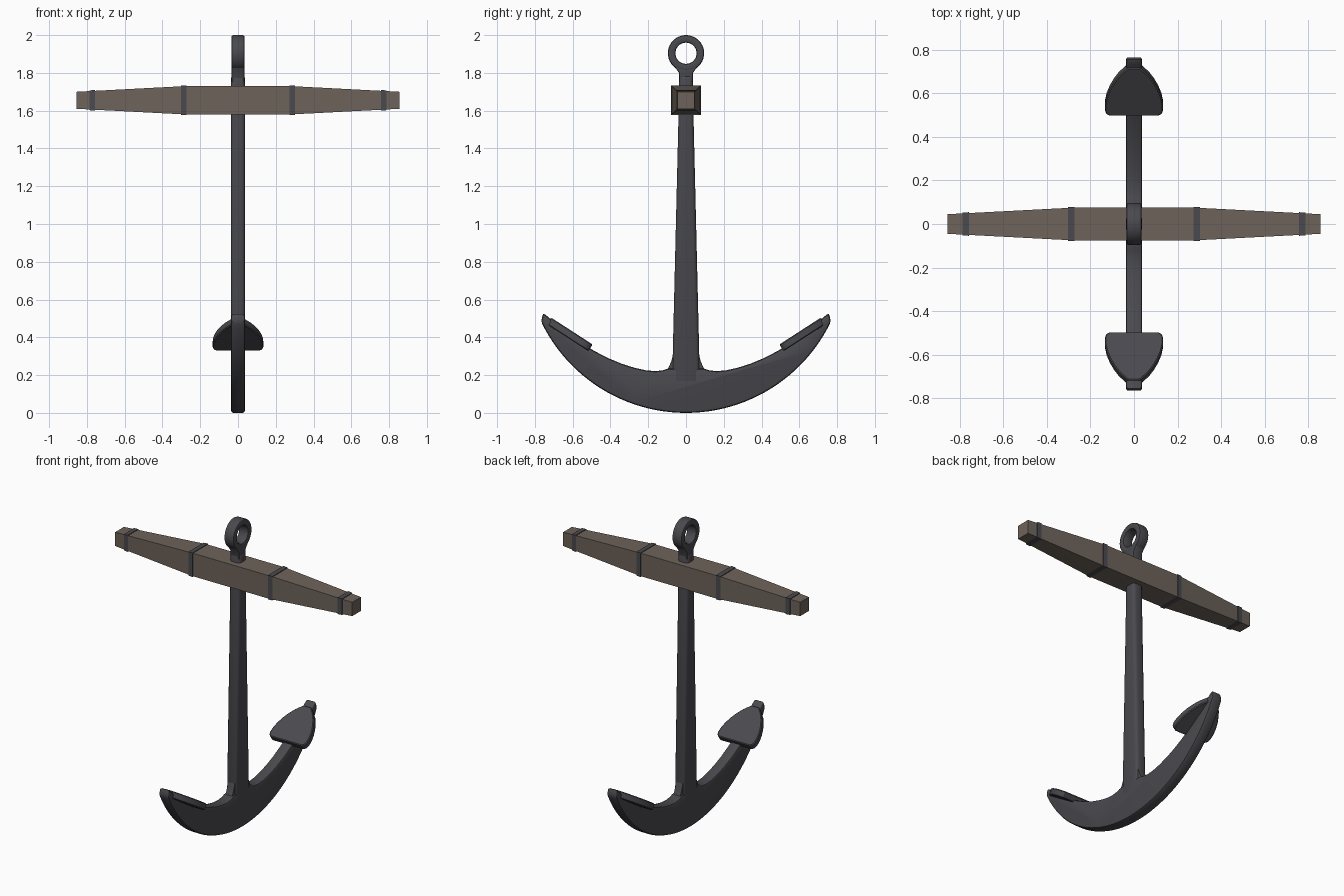
import bpy, bmesh, math
from mathutils import Vector

if "Cube" in bpy.data.objects:
    bpy.data.objects.remove(bpy.data.objects["Cube"])


def material(name, rgb):
    m = bpy.data.materials.new(name)
    m.diffuse_color = (*rgb, 1)
    m.use_nodes = True
    m.node_tree.nodes["Principled BSDF"].inputs["Base Color"].default_value = m.diffuse_color
    return m


IRON = material("dark iron", (0.068, 0.067, 0.077))
WOOD = material("weathered wood", (0.155, 0.125, 0.102))


def finish(name, bm, mat, bevel=0, segments=2):
    bmesh.ops.recalc_face_normals(bm, faces=bm.faces)
    me = bpy.data.meshes.new(name)
    bm.to_mesh(me)
    bm.free()
    me.materials.append(mat)
    ob = bpy.data.objects.new(name, me)
    bpy.context.collection.objects.link(ob)
    bpy.context.view_layer.objects.active = ob
    bpy.ops.object.select_all(action='DESELECT')
    ob.select_set(True)
    if bevel:
        b = ob.modifiers.new("bevel", 'BEVEL')
        b.width, b.segments = bevel, segments
        b.limit_method, b.angle_limit = 'ANGLE', math.radians(35)
        bpy.ops.object.modifier_apply(modifier=b.name)
        bpy.ops.object.shade_smooth_by_angle(angle=math.radians(32))
    return ob


def loft(name, rings, mat, bevel=0, segments=2, closed=False):
    """Skin a list of equal-length point rings; cap the ends unless closed."""
    bm = bmesh.new()
    vs = [[bm.verts.new(p) for p in r] for r in rings]
    n = len(vs[0])
    pairs = list(zip(vs, vs[1:])) + ([(vs[-1], vs[0])] if closed else [])
    for a, b in pairs:
        for i in range(n):
            j = (i + 1) % n
            bm.faces.new((a[i], a[j], b[j], b[i]))
    if not closed:
        bm.faces.new(vs[0])
        bm.faces.new(vs[-1])
    return finish(name, bm, mat, bevel, segments)


def rect_z(z, hx, hy):
    return [(-hx, -hy, z), (hx, -hy, z), (hx, hy, z), (-hx, hy, z)]


# Shank, tapering upward in the side view, with a neck flaring into the eye
T = 0.0375
loft("shank", [rect_z(0.15, T, 0.074), rect_z(1.6, T, 0.039), rect_z(1.79, T, 0.037)],
     IRON, 0.02, 3)
loft("eye_neck", [rect_z(1.75, 0.034, 0.036), rect_z(1.80, 0.034, 0.037),
                  rect_z(1.838, 0.034, 0.064)], IRON, 0.008)

# Eye at the top of the shank
rings = []
for k in range(40):
    a = math.tau * k / 40
    rings.append([(x, r * math.cos(a), 1.904 + r * math.sin(a))
                  for x, r in ((-0.035, 0.056), (0.035, 0.056), (0.035, 0.096), (-0.035, 0.096))])
loft("eye_ring", rings, IRON, 0.010, 2, closed=True)

# Crescent arms: circular underside, hollow upper side, fillets at the shank
R = 0.851
outer = []
for i in range(25):
    y = R * math.sin(math.asin(0.767 / R) * i / 24)
    outer.append((y, R - math.sqrt(R * R - y * y)))
inner = [(0.757, 0.53), (0.73, 0.508), (0.62, 0.415), (0.55, 0.366), (0.48, 0.325),
         (0.41, 0.289), (0.34, 0.26), (0.27, 0.238), (0.21, 0.225), (0.16, 0.221),
         (0.12, 0.226), (0.095, 0.235)]
half = outer + inner
outline = half + [(-y, z) for y, z in reversed(half[1:])]
loft("arms", [[(x, y, z) for y, z in outline] for x in (-T, T)], IRON, 0.014, 2)

# Fillet wedges where the shank meets the arms
for s, side in ((1, "back"), (-1, "front")):
    loft("shank_fillet_" + side,
         [[(x, s * y, z) for y, z in ((0.05, 0.2), (0.105, 0.222), (0.09, 0.245),
                                      (0.077, 0.275), (0.069, 0.31), (0.05, 0.31))]
          for x in (-0.026, 0.026)], IRON, 0.006)

# Palms: shield-shaped plates lying on the inner side of each arm tip
palm = [(0.0, 0.112), (0.010, 0.127), (0.032, 0.134), (0.065, 0.133), (0.105, 0.125),
        (0.145, 0.111), (0.185, 0.091), (0.22, 0.068), (0.25, 0.040), (0.262, 0.028)]
shape = palm + [(d, -w) for d, w in reversed(palm)]
base = Vector((0, 0.494, 0.362))
along = Vector((0, 0.218, 0.141)).normalized()
up = Vector((0, -along.z, along.y))
for s, side in ((1, "back"), (-1, "front")):
    rings = []
    for h in (-0.042, 0.0):
        pts = [base + along * d + up * h + Vector((w, 0, 0)) for d, w in shape]
        rings.append([(p.x, s * p.y, p.z) for p in pts])
    loft("palm_" + side, rings, IRON, 0.005, 1)

# Wooden stock, square in section, tapering to both ends
ZS = 1.655


def stock_half(x):
    return 0.075 - 0.030 * max(0, abs(x) - 0.28) / 0.575


def square_x(x, extra=0.0):
    h = stock_half(x) + extra
    return [(x, -h, ZS - h), (x, h, ZS - h), (x, h, ZS + h), (x, -h, ZS + h)]


loft("stock", [square_x(x) for x in (-0.855, -0.28, 0.28, 0.855)], WOOD)

# Iron bands around the stock
for s, side in ((-1, "left"), (1, "right")):
    for c, place in ((0.287, "inner"), (0.772, "outer")):
        loft(f"{place}_band_{side}",
             [square_x(s * (c + d), 0.004) for d in (-0.015, 0.015)], IRON)
